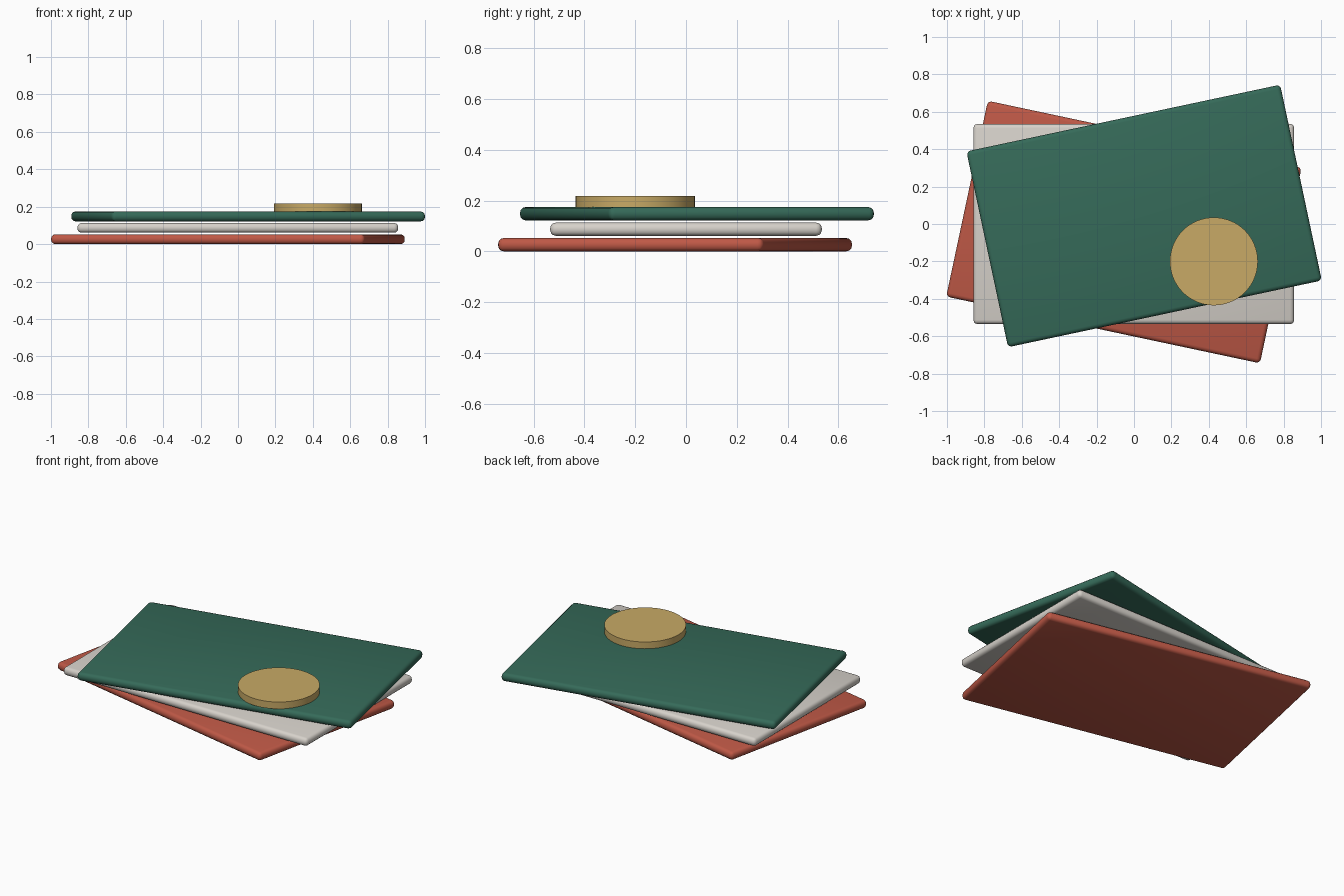
import bpy
import math

if "Cube" in bpy.data.objects:
    bpy.data.objects.remove(bpy.data.objects["Cube"])


def material(name, rgb):
    m = bpy.data.materials.new(name)
    m.diffuse_color = (*rgb, 1.0)
    m.use_nodes = True
    m.node_tree.nodes["Principled BSDF"].inputs["Base Color"].default_value = m.diffuse_color
    return m


GREEN = material("deep green", (0.036, 0.145, 0.100))
WHITE = material("warm white", (0.672, 0.638, 0.591))
RED = material("brick red", (0.515, 0.098, 0.061))
GOLD = material("muted gold", (0.578, 0.402, 0.133))

LENGTH, WIDTH, THICK = 1.715, 1.07, 0.052


def smooth(obj, angle):
    bpy.ops.object.select_all(action='DESELECT')
    obj.select_set(True)
    bpy.context.view_layer.objects.active = obj
    bpy.ops.object.shade_smooth_by_angle(angle=math.radians(angle))


def card(name, x, y, bottom, turn, mat):
    """Flat slab with rounded edges, turned about the vertical."""
    bpy.ops.mesh.primitive_cube_add(size=1)
    obj = bpy.context.object
    obj.name = name
    obj.scale = (LENGTH, WIDTH, THICK)
    bpy.ops.object.transform_apply(location=False, rotation=False, scale=True)
    obj.location = (x, y, bottom + THICK / 2)
    obj.rotation_euler.z = math.radians(turn)
    obj.data.materials.append(mat)
    bevel = obj.modifiers.new("rounded edges", 'BEVEL')
    bevel.width = 0.022
    bevel.segments = 3
    bpy.ops.object.modifier_apply(modifier=bevel.name)
    smooth(obj, 40)


# Fanned stack of three cards
card("bottom_card", -0.054, -0.043, 0.0, -12, RED)
card("middle_card", -0.001, 0.0, 0.061, 0, WHITE)
card("top_card", 0.054, 0.043, 0.122, 12, GREEN)

# Round disc resting on the top card
bpy.ops.mesh.primitive_cylinder_add(vertices=64, radius=0.235, depth=0.044,
                                    location=(0.427, -0.2, 0.195))
disc = bpy.context.object
disc.name = "disc"
disc.data.materials.append(GOLD)
smooth(disc, 40)
